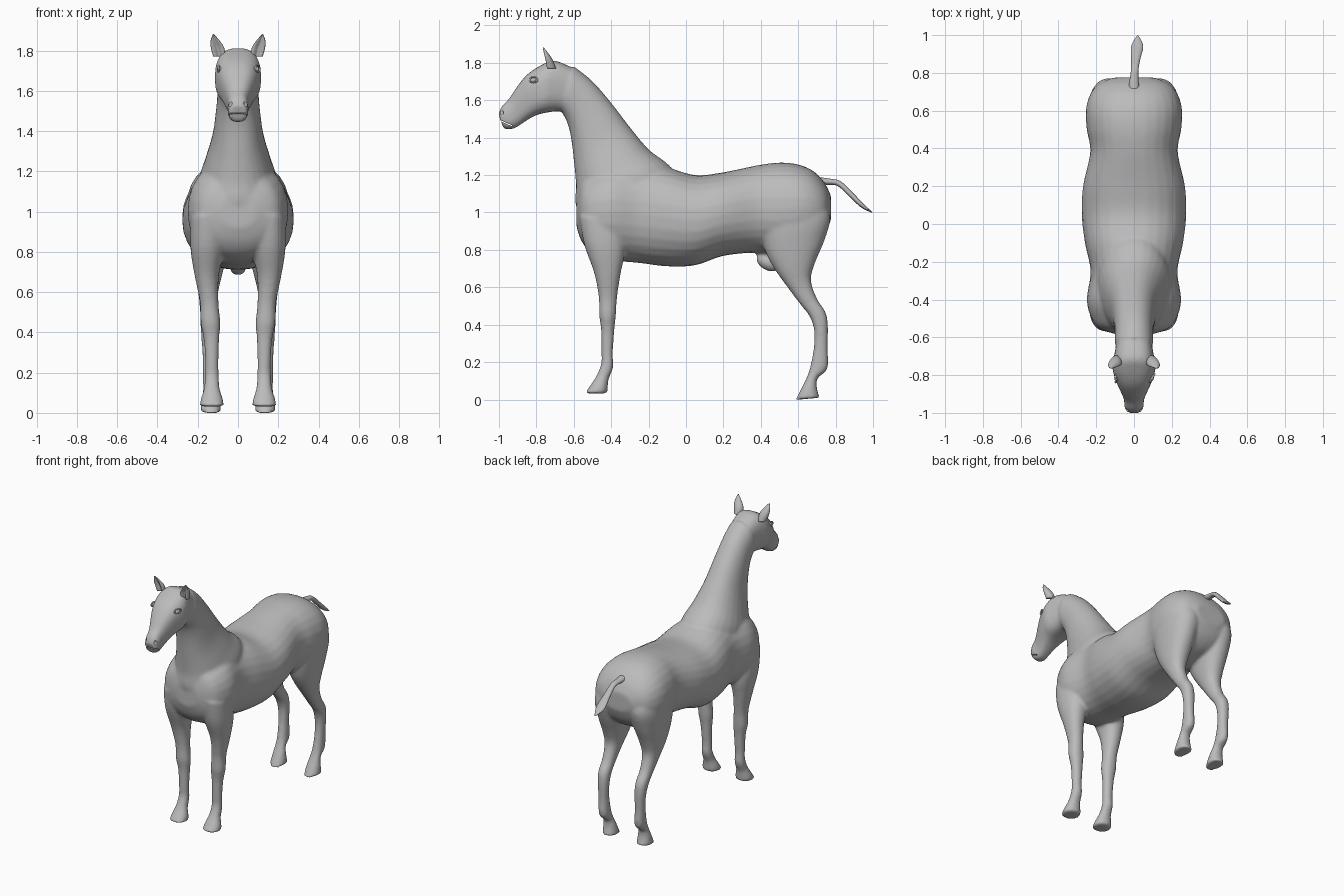
import bpy, bmesh, math
from mathutils import Vector, Matrix

coat = bpy.data.materials.new("grey coat")
coat.diffuse_color = (0.5, 0.5, 0.5, 1)


def spline(rows, steps=5):
    """Catmull-Rom interpolation through rows of section values."""
    out = []
    for i in range(len(rows) - 1):
        p = [rows[max(0, min(len(rows) - 1, i + k))] for k in (-1, 0, 1, 2)]
        for s in range(steps):
            t = s / steps
            out.append([0.5 * (2 * b + (c - a) * t + (2 * a - 5 * b + 4 * c - d) * t * t
                               + (3 * b - a - 3 * c + d) * t ** 3) for a, b, c, d in zip(*p)])
    return out + [list(rows[-1])]


def tube(bm, rows, n=2.2, side=1, cup=0, count=28):
    """Loft of rounded sections: (y, z) of one edge, (y, z) of the other, x centre, half width."""
    rings = []
    for ya, za, yb, zb, x, w in spline(rows):
        ring = []
        for k in range(count):
            a = math.tau * k / count
            c, s = [math.copysign(abs(v) ** (2 / n), v) for v in (math.cos(a), math.sin(a))]
            if cup and c > 0:
                c -= cup * (1 - abs(s))
            ring.append(bm.verts.new((side * (x + w * s), (ya + yb) / 2 + (ya - yb) / 2 * c,
                                      (za + zb) / 2 + (za - zb) / 2 * c)))
        rings.append(ring)
    for r, q in zip(rings, rings[1:]):
        for k in range(count):
            j = (k + 1) % count
            bm.faces.new((r[k], r[j], q[j], q[k]))
    bm.faces.new(rings[0])
    bm.faces.new(rings[-1])


def ball(bm, centre, size, tilt=0):
    m = Matrix.Translation(centre) @ Matrix.Rotation(tilt, 4, 'X') @ Matrix.Diagonal((*size, 1))
    bmesh.ops.create_uvsphere(bm, u_segments=20, v_segments=12, radius=1, matrix=m)


def finish(name, bm):
    bmesh.ops.recalc_face_normals(bm, faces=bm.faces)
    me = bpy.data.meshes.new(name)
    bm.to_mesh(me)
    bm.free()
    me.materials.append(coat)
    me.shade_smooth()
    ob = bpy.data.objects.new(name, me)
    bpy.context.collection.objects.link(ob)
    return ob


bm = bmesh.new()

# trunk: y, top z, bottom z, half width
trunk = [(-.585, 1.08, .92, .09), (-.555, 1.17, .84, .18), (-.5, 1.22, .78, .225),
         (-.4, 1.26, .745, .25), (-.25, 1.26, .73, .23), (-.1, 1.24, .712, .26),
         (.05, 1.20, .718, .277), (.2, 1.215, .768, .27), (.38, 1.252, .785, .232),
         (.5, 1.267, .77, .25), (.6, 1.257, .79, .255), (.68, 1.222, .82, .235),
         (.74, 1.16, .88, .19), (.775, 1.09, .96, .11)]
tube(bm, [(y, t, y, b, 0, w) for y, t, b, w in trunk])

# neck and head: crest edge, throat edge, half width
neck = [(-.03, 1.18, -.50, .82, .19), (-.1, 1.262, -.585, 1.02, .195),
        (-.2, 1.338, -.588, 1.15, .165), (-.3, 1.457, -.60, 1.28, .128),
        (-.4, 1.587, -.615, 1.40, .11), (-.5, 1.702, -.635, 1.48, .102),
        (-.6, 1.782, -.66, 1.53, .102)]
head = [(-.58, 1.76, -.655, 1.54, .09), (-.70, 1.812, -.70, 1.54, .106),
        (-.77, 1.79, -.75, 1.533, .115), (-.85, 1.737, -.80, 1.52, .097),
        (-.905, 1.67, -.85, 1.493, .073), (-.945, 1.61, -.90, 1.46, .054),
        (-.985, 1.567, -.935, 1.445, .051), (-1.003, 1.525, -.975, 1.447, .042)]
tube(bm, [(*r[:4], 0, r[4]) for r in neck])
tube(bm, [(*r[:4], 0, r[4]) for r in head], 2.7)

# legs: front edge, back edge, x centre, half width
foreleg = [(-.57, .98, -.33, .95, .15, .085), (-.545, .83, -.325, .80, .153, .083),
           (-.492, .68, -.348, .68, .155, .06), (-.467, .55, -.368, .55, .143, .046),
           (-.464, .45, -.375, .45, .137, .049), (-.454, .37, -.383, .37, .132, .039),
           (-.452, .25, -.391, .25, .13, .033), (-.454, .19, -.39, .17, .13, .035),
           (-.48, .125, -.413, .11, .13, .04), (-.512, .075, -.418, .07, .13, .054),
           (-.542, .032, -.42, .032, .13, .062)]
hindleg = [(.38, 1.05, .74, 1.07, .13, .11), (.40, .90, .772, .97, .135, .11),
           (.425, .79, .74, .85, .14, .093), (.475, .695, .69, .73, .145, .073),
           (.55, .59, .668, .64, .148, .052), (.61, .51, .70, .54, .148, .042),
           (.66, .445, .745, .47, .147, .041), (.685, .37, .759, .40, .145, .038),
           (.683, .28, .758, .28, .143, .033), (.665, .18, .757, .165, .14, .035),
           (.648, .125, .705, .115, .138, .036), (.622, .07, .70, .065, .136, .045),
           (.585, -.002, .715, .01, .135, .052)]
for side in (1, -1):
    tube(bm, foreleg, 2.2, side)
    tube(bm, hindleg, 2.2, side)

# sheath under the belly
ball(bm, (0, .44, .735), (.045, .07, .045), -.5)
horse = finish("horse_body", bm)

# cutters for the mouth line and nostrils
bm = bmesh.new()
bmesh.ops.create_cube(bm, size=1, matrix=Matrix.Translation((0, -.972, 1.482))
                      @ Matrix.Rotation(-.4, 4, 'X') @ Matrix.Diagonal((.2, .09, .005, 1)))
for side in (1, -1):
    ball(bm, (side * .04, -.988, 1.538), (.012, .011, .018), .4)
cutter = finish("mouth_cutter", bm)
cutter.hide_render = True
cutter.hide_viewport = False

# fuse the parts into one skin, soften the joins, cut the mouth
m = horse.modifiers.new("fuse", 'REMESH')
m.mode = 'VOXEL'
m.voxel_size = .01
m.use_smooth_shade = True
m = horse.modifiers.new("soften", 'SMOOTH')
m.factor = .5
m.iterations = 8
m = horse.modifiers.new("mouth", 'BOOLEAN')
m.operation = 'DIFFERENCE'
m.solver = 'EXACT'
m.object = cutter
bpy.context.view_layer.objects.active = horse
for name in ("fuse", "soften", "mouth"):
    bpy.ops.object.modifier_apply(modifier=name)
bpy.data.objects.remove(cutter)
horse.data.shade_smooth()

# ears
ear = [(-.765, 1.77, -.695, 1.77, .093, .03), (-.768, 1.815, -.712, 1.815, .102, .033),
       (-.77, 1.85, -.735, 1.85, .114, .022), (-.768, 1.882, -.76, 1.882, .122, .003)]
for side, label in ((1, "left"), (-1, "right")):
    bm = bmesh.new()
    tube(bm, ear, 2, side, cup=1.1)
    finish(label + "_ear", bm)

    # eye with a raised lid ring
    bm = bmesh.new()
    ball(bm, (side * .092, -.815, 1.708), (.013, .018, .013), .3)
    finish(label + "_eye", bm)
    bpy.ops.mesh.primitive_torus_add(major_segments=24, minor_segments=8, major_radius=.02,
                                     minor_radius=.005, location=(side * .096, -.815, 1.709),
                                     rotation=(.3, math.pi / 2, side * -.25))
    lid = bpy.context.object
    lid.name = label + "_eyelid"
    lid.scale = (.75, 1.15, 1)
    lid.data.materials.append(coat)
    lid.data.shade_smooth()

# tail
bm = bmesh.new()
tube(bm, [(.70, 1.19, .70, 1.15, 0, .03), (.76, 1.182, .755, 1.148, 0, .024),
          (.825, 1.168, .81, 1.142, .004, .02), (.89, 1.108, .87, 1.088, .01, .025),
          (.95, 1.045, .935, 1.028, .017, .032), (.998, 1.002, .995, .998, .02, .004)], 2, count=16)
finish("tail", bm)
